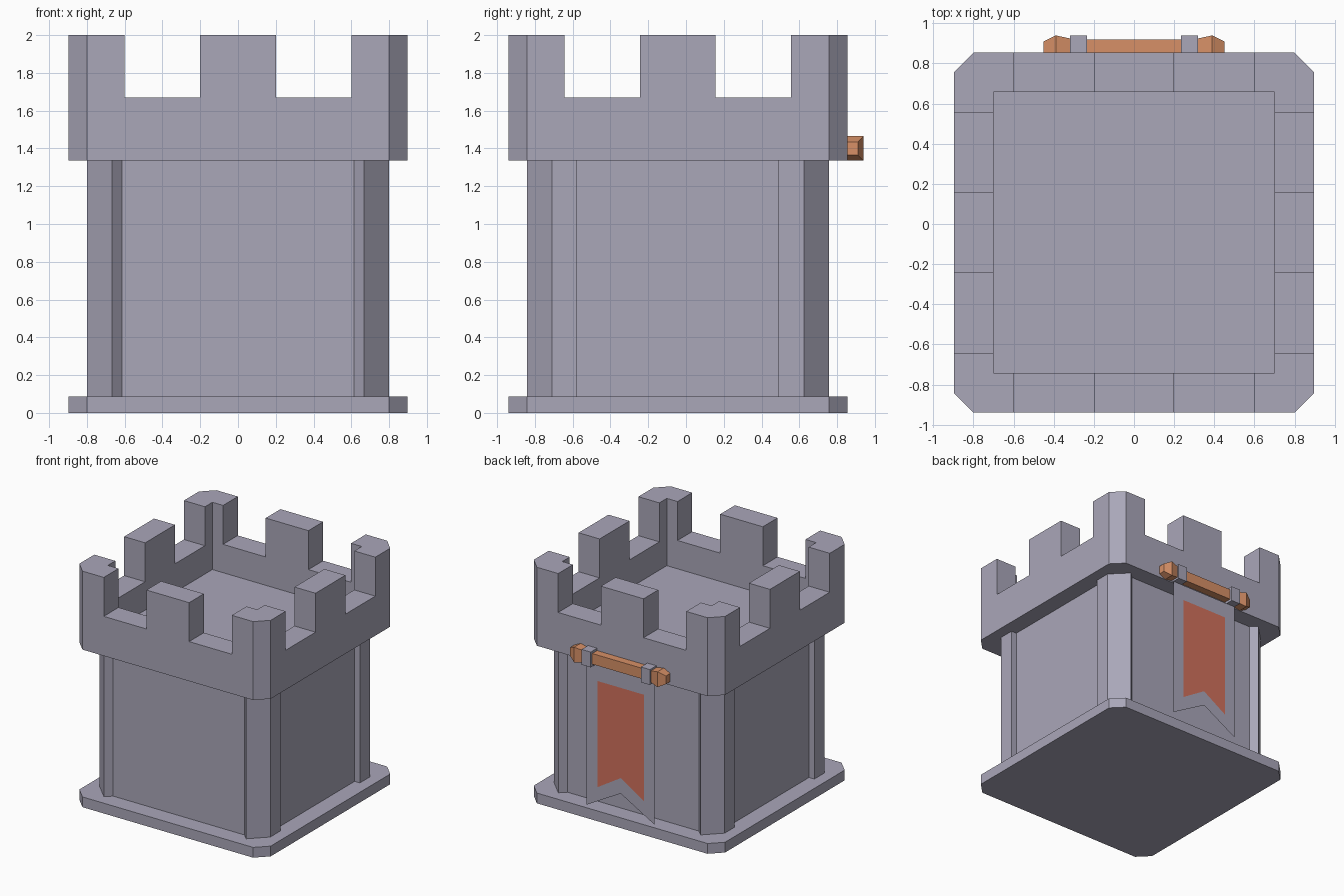
import bpy
import bmesh
from math import pi
from mathutils import Matrix, Vector

cube = bpy.data.objects.get("Cube")
if cube:
    bpy.data.objects.remove(cube)


def material(name, rgb):
    mat = bpy.data.materials.new(name)
    mat.use_nodes = True
    color = (*rgb, 1.0)
    mat.diffuse_color = color
    node = next(n for n in mat.node_tree.nodes if n.type == "BSDF_PRINCIPLED")
    node.inputs["Base Color"].default_value = color
    node.inputs["Roughness"].default_value = 0.9
    return mat


STONE = material("stone_grey", (0.40, 0.385, 0.485))
WOOD = material("warm_wood", (0.68, 0.28, 0.135))
RED = material("banner_red", (0.64, 0.168, 0.107))

CENTRE_Y = -0.043   # tower axis, shifted forward by the banner pole
HALF = 0.897        # half width of base and parapet
INNER = 0.70        # half width of the roof court
LEDGE, CRENEL, TOP = 1.335, 1.67, 2.0
POLE_Y, POLE_Z = 0.875, 1.40


def finish(name, bm, *mats):
    bmesh.ops.recalc_face_normals(bm, faces=bm.faces)
    mesh = bpy.data.meshes.new(name)
    bm.to_mesh(mesh)
    bm.free()
    for mat in mats:
        mesh.materials.append(mat)
    obj = bpy.data.objects.new(name, mesh)
    bpy.context.collection.objects.link(obj)
    return obj


def extrude(bm, points, direction):
    """Closed prism from an outline swept along a direction."""
    face = bm.faces.new([bm.verts.new(p) for p in points])
    swept = bmesh.ops.extrude_face_region(bm, geom=[face], use_keep_orig=True)
    verts = [g for g in swept["geom"] if isinstance(g, bmesh.types.BMVert)]
    bmesh.ops.translate(bm, verts=verts, vec=direction)


def prism(name, outline, z0, z1):
    bm = bmesh.new()
    extrude(bm, [(x, y + CENTRE_Y, z0) for x, y in outline], (0, 0, z1 - z0))
    return finish(name, bm, STONE)


def four_way(quarter):
    """Mirror a quarter outline (from the y side round to the x side) about both axes."""
    half = quarter + [(x, -y) for x, y in reversed(quarter)]
    return half + [(-x, y) for x, y in reversed(half)]


# Base plate and shaft with bevelled corner pillars
prism("base_plate", four_way([(0.8, HALF), (HALF, 0.8)]), 0, 0.087)
prism("tower_shaft", four_way([(0.615, 0.75), (0.667, 0.8), (0.8, 0.667),
                               (0.8, 0.533), (0.75, 0.533)]), 0.087, LEDGE)

# Roof floor inside the parapet
prism("roof_floor", four_way([(INNER, INNER)]), LEDGE, 1.43)

# Parapet: crenellated side walls and L-shaped corner merlons
side = [(-0.6, LEDGE), (0.6, LEDGE), (0.6, CRENEL), (0.2, CRENEL),
        (0.2, TOP), (-0.2, TOP), (-0.2, CRENEL), (-0.6, CRENEL)]
corner = [(HALF, 0.6), (HALF, 0.8), (0.8, HALF), (0.6, HALF),
          (0.6, INNER), (INNER, INNER), (INNER, 0.6)]
for i, where in enumerate(("back", "right", "front", "left")):
    turn = Matrix.Translation((0, CENTRE_Y, 0)) @ Matrix.Rotation(i * pi / 2, 4, "Z")
    bm = bmesh.new()
    extrude(bm, [(x, INNER, z) for x, z in side], (0, HALF - INNER, 0))
    bm.transform(turn)
    finish("parapet_wall_" + where, bm, STONE)
    bm = bmesh.new()
    extrude(bm, [(x, y, LEDGE) for x, y in corner], (0, 0, TOP - LEDGE))
    bm.transform(turn)
    finish("corner_merlon_" + where, bm, STONE)


def square_bar(name, stations, mat):
    """Square bar along x through (x, half size) stations on the pole axis."""
    bm = bmesh.new()
    rings = [[bm.verts.new((x, POLE_Y + a * r, POLE_Z + b * r))
              for a, b in ((1, 1), (1, -1), (-1, -1), (-1, 1))] for x, r in stations]
    for near, far in zip(rings, rings[1:]):
        for k in range(4):
            j = (k + 1) % 4
            bm.faces.new((near[k], near[j], far[j], far[k]))
    bm.faces.new(rings[0])
    bm.faces.new(rings[-1])
    return finish(name, bm, mat)


# Banner pole with end knobs and cloth loops
square_bar("banner_pole", [(-0.32, 0.045), (0.32, 0.045)], WOOD)
for s, where in ((1, "left"), (-1, "right")):
    square_bar("pole_knob_" + where,
               [(s * 0.32, 0.05), (s * 0.39, 0.065), (s * 0.45, 0.035)], WOOD)
    square_bar("banner_loop_" + where, [(s * 0.235, 0.065), (s * 0.32, 0.065)], STONE)


# Swallow-tailed banner: grey border around a red field
def tail_shape(half, top, tip, notch):
    return [(-half, top), (half, top), (half, tip), (0, notch), (-half, tip)]


bm = bmesh.new()
outer, inner = [[bm.verts.new(Vector((x, POLE_Y, z))) for x, z in tail_shape(*dims)]
                for dims in ((0.318, 1.335, 0.125, 0.305), (0.218, 1.20, 0.30, 0.435))]
for k in range(5):
    j = (k + 1) % 5
    bm.faces.new((outer[k], outer[j], inner[j], inner[k]))
bm.faces.new(inner).material_index = 1
finish("banner", bm, STONE, RED)
